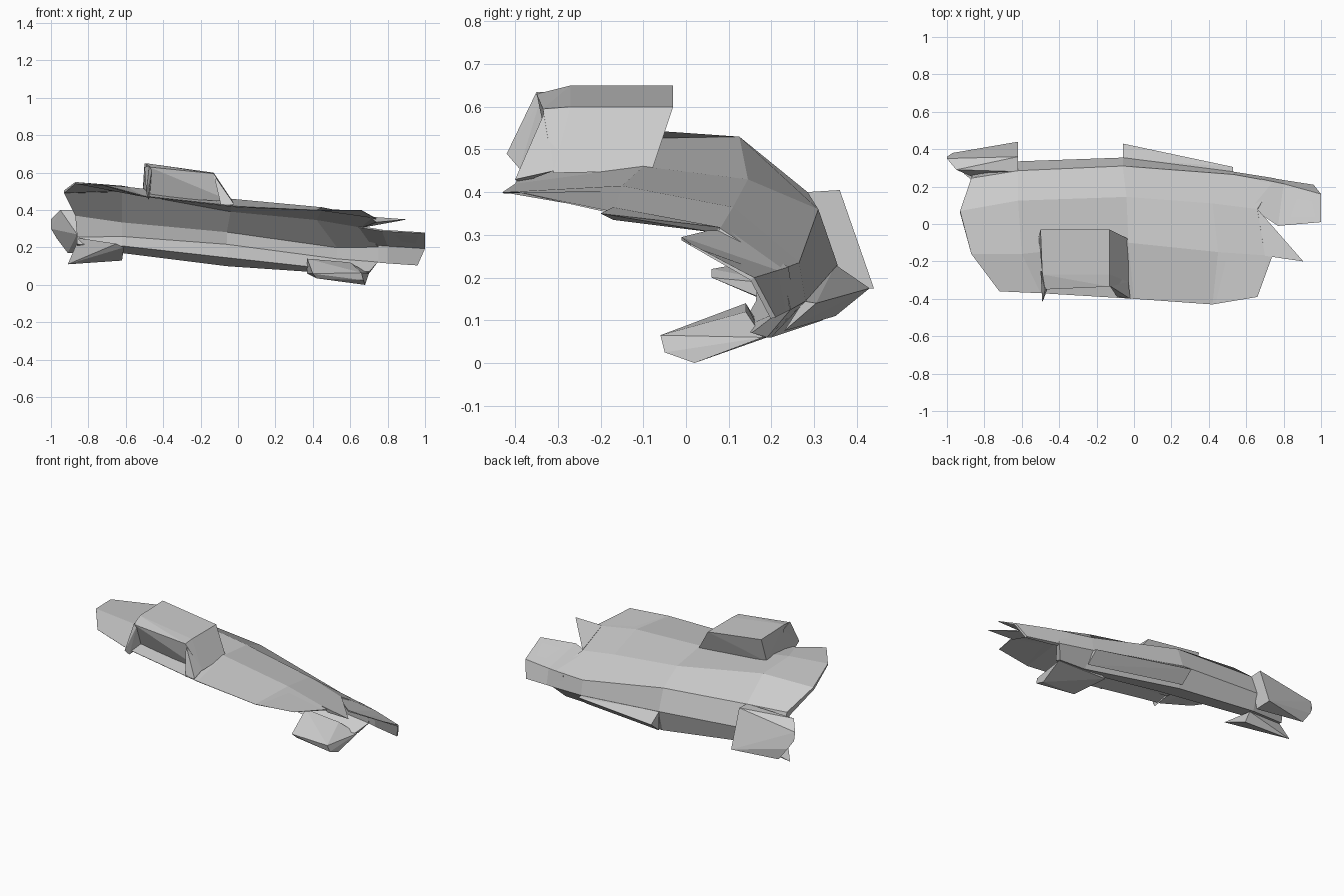
import bpy, bmesh


def finish(name, bm):
    bmesh.ops.recalc_face_normals(bm, faces=bm.faces[:])
    mesh = bpy.data.meshes.new(name)
    bm.to_mesh(mesh)
    bm.free()
    ob = bpy.data.objects.new(name, mesh)
    bpy.context.collection.objects.link(ob)
    return ob


def shell(name, sections, offsets, scales):
    """Skin open profiles; the inner skin is each profile moved by scaled (y, z) offsets."""
    bm = bmesh.new()
    rows = []
    for outer, s in zip(sections, scales):
        inner = [(x, y + dy * s, z + dz * s) for (x, y, z), (dy, dz) in zip(outer, offsets)]
        rows.append([bm.verts.new(p) for p in outer + inner[::-1]])
    n = len(rows[0])
    for a, b in zip(rows, rows[1:]):
        for i in range(n):
            j = (i + 1) % n
            bm.faces.new((a[i], a[j], b[j], b[i]))
    # Cap with a strip between the outer and inner skin
    for r in (rows[0], rows[-1]):
        for i in range(n // 2 - 1):
            bm.faces.new((r[i], r[i + 1], r[n - 2 - i], r[n - 1 - i]))
    return finish(name, bm)


def hull(name, points):
    """Faceted convex block around a few corners."""
    bm = bmesh.new()
    for p in points:
        bm.verts.new(p)
    res = bmesh.ops.convex_hull(bm, input=bm.verts[:])
    junk = set(res["geom_interior"]) | set(res["geom_unused"])
    bmesh.ops.delete(bm, geom=[g for g in junk if isinstance(g, bmesh.types.BMVert)], context='VERTS')
    bmesh.ops.dissolve_limit(bm, angle_limit=0.03, verts=bm.verts[:], edges=bm.edges[:])
    return finish(name, bm)


# Main C-shaped shell: front lip, plate, bend, ridge, wall, lower lip
shell("main_shell", [
    [(-.72, -.36, .535), (-.87, -.16, .55), (-.93, .07, .505), (-.87, .245, .40), (-.86, .27, .26), (-.86, .26, .20)],
    [(-.50, -.37, .475), (-.60, -.16, .525), (-.62, .125, .53), (-.62, .285, .40), (-.62, .335, .27), (-.62, .30, .17)],
    [(0, -.40, .42), (-.03, -.10, .46), (-.04, .145, .43), (-.06, .31, .36), (-.06, .355, .23), (-.06, .32, .10)],
    [(.42, -.43, .40), (.45, -.15, .415), (.42, .11, .365), (.53, .265, .235), (.53, .28, .145), (.53, .20, .06)],
    [(.66, -.39, .40), (.74, -.17, .355), (.66, .08, .315), (.75, .225, .22), (.75, .245, .125), (.70, .19, .06)],
], [(.005, -.005), (0, -.018), (-.02, -.03), (-.055, -.06), (-.08, -.01), (-.12, .035)], (.5, 1.1, 1.3, .6, .3))

# Thin folded nose on the right end
shell("nose", [
    [(.62, .09, .32), (.68, .24, .225), (.68, .255, .13)],
    [(.77, -.01, .295), (.80, .215, .217), (.80, .235, .12)],
    [(1, .01, .28), (1, .16, .20), (.96, .21, .107)],
], [(0, -.008), (-.015, -.01), (-.02, -.005)], (1, 1, .6))

# Spike by the front right corner
hull("side_spike", [(.905, -.20, .35), (.70, -.17, .365), (.66, .08, .318), (.74, -.17, .335), (.66, .07, .305)])

# Raised hood with its two front legs
hull("hood", [(-.50, -.03, .65), (-.49, -.27, .65), (-.475, -.35, .63), (-.13, -.03, .60),
              (-.13, -.27, .60), (-.13, -.335, .595), (-.51, -.07, .50), (-.48, -.28, .47),
              (-.03, -.08, .45), (-.03, -.31, .445)])
hull("hood_left_leg", [(-.50, -.25, .63), (-.475, -.35, .635), (-.49, -.42, .49),
                       (-.48, -.39, .455), (-.47, -.25, .47), (-.46, -.34, .62)])
hull("hood_right_leg", [(-.13, -.27, .59), (-.13, -.33, .59), (-.09, -.35, .52), (-.03, -.31, .45),
                        (-.02, -.40, .43), (-.09, -.39, .42)])

# Tapered rail along the back wall
hull("back_rail", [(-.06, .43, .175), (-.06, .35, .23), (-.06, .35, .11),
                   (.53, .275, .145), (.53, .305, .14), (.53, .23, .075)])

# Rear pod on the left end
hull("rear_pod", [(-.62, .28, .40), (-.62, .36, .405), (-.62, .44, .175),
                  (-.62, .33, .17), (-.95, .29, .40), (-1, .35, .35), (-1, .36, .30),
                  (-.97, .38, .25), (-.91, .385, .17), (-.86, .25, .27)])

# Tab hanging below the left end
hull("left_tab", [(-.91, .27, .11), (-.62, .23, .13), (-.61, .06, .20),
                  (-.65, .06, .22), (-.85, .22, .25), (-.62, .27, .18)])

# Hooked foot reaching forward under the right end
hull("lower_foot", [(.37, .14, .14), (.37, .19, .06), (.40, -.04, .06), (.42, -.02, .035), (.66, -.06, .065),
                    (.67, -.05, .025), (.68, .02, 0), (.70, .18, .06), (.60, .14, .12)])
